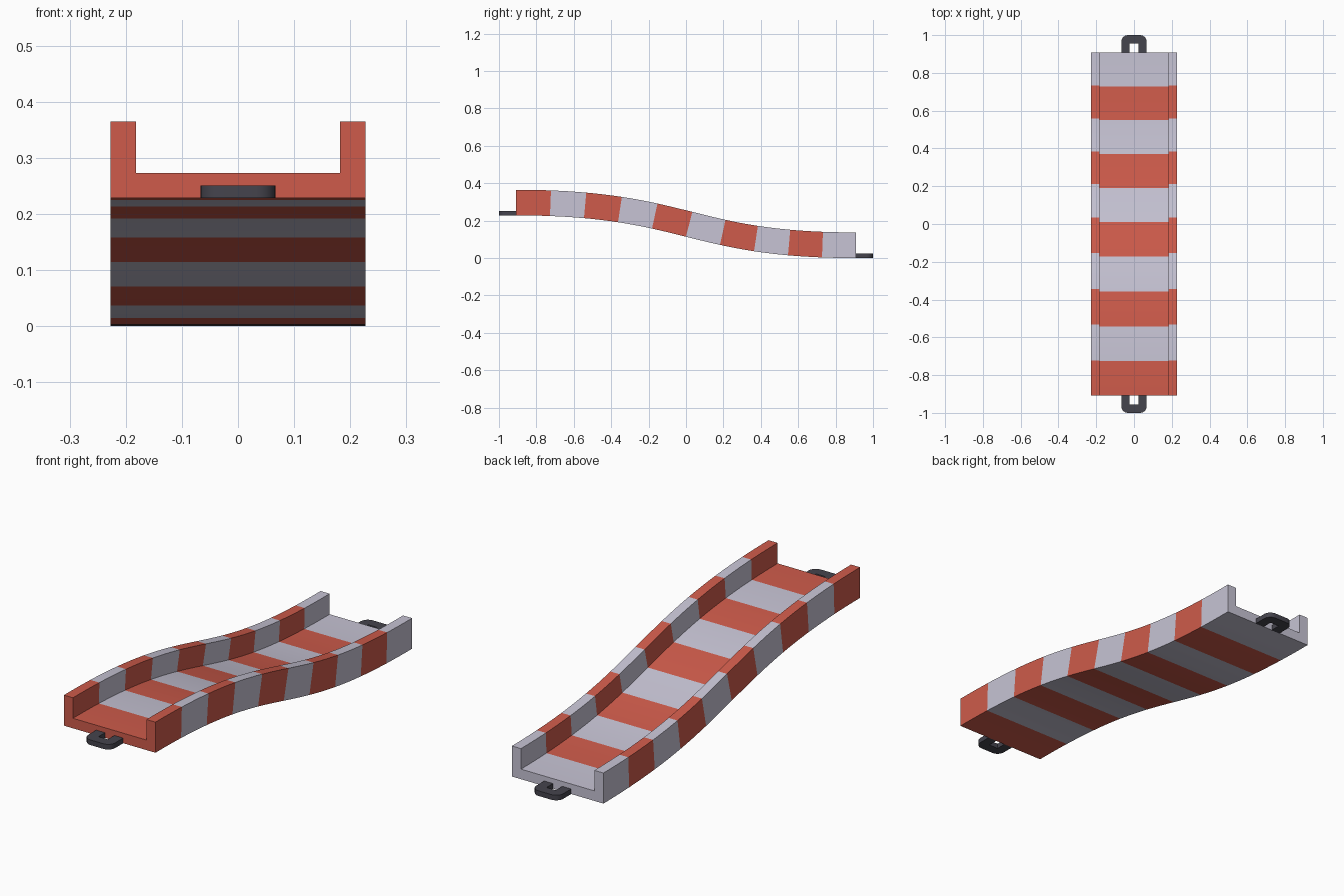
import bpy, bmesh, math
from mathutils import Vector

if "Cube" in bpy.data.objects:
    bpy.data.objects.remove(bpy.data.objects["Cube"])

def material(name, rgb):
    m = bpy.data.materials.new(name)
    m.diffuse_color = (*rgb, 1)
    m.use_nodes = True
    m.node_tree.nodes["Principled BSDF"].inputs["Base Color"].default_value = m.diffuse_color
    return m

RED = material("coral red", (0.62, 0.105, 0.07))
PALE = material("pale grey", (0.57, 0.55, 0.66))
DARK = material("dark grey", (0.06, 0.058, 0.075))

HALF, RISE = 0.909, 0.228      # half track length, height drop
STRIPES, SUB = 10, 4

def ease(t):
    """Bezier S-curve with half-length handles: height and slope at fraction t."""
    lo, hi = 0.0, 1.0
    for _ in range(40):
        s = (lo + hi) / 2
        if 1.5 * s * (1 - s) + s ** 3 < t:
            lo = s
        else:
            hi = s
    dz = 6 * s * (1 - s)
    dy = 1.5 - 3 * s + 3 * s * s
    return 3 * s * s - 2 * s ** 3, dz / dy

def add_object(name, bm, mats):
    bmesh.ops.recalc_face_normals(bm, faces=bm.faces)
    me = bpy.data.meshes.new(name)
    bm.to_mesh(me)
    bm.free()
    for m in mats:
        me.materials.append(m)
    ob = bpy.data.objects.new(name, me)
    bpy.context.collection.objects.link(ob)
    bpy.context.view_layer.objects.active = ob
    ob.select_set(True)
    bpy.ops.object.shade_smooth_by_angle(angle=math.radians(30))
    ob.select_set(False)
    return ob

# Striped channel: U profile swept along the S-curve, sections square to the path
W, IN, H, F = 0.227, 0.182, 0.137, 0.045
profile = [(-W, 0), (W, 0), (W, H), (IN, H), (IN, F), (-IN, F), (-IN, H), (-W, H)]
bm = bmesh.new()
rings = []
n = STRIPES * SUB
for i in range(n + 1):
    t = i / n
    h, slope = ease(t)
    if i in (0, n):
        h, slope = round(h), 0
    k = RISE * slope / (2 * HALF)          # downhill towards +y
    up = Vector((0, k, 1)).normalized()
    base = Vector((0, -HALF + 2 * HALF * t, RISE * (1 - h)))
    rings.append([bm.verts.new(base + up * z + Vector((x, 0, 0))) for x, z in profile])
for i in range(n):
    for j in range(8):
        k = (j + 1) % 8
        f = bm.faces.new((rings[i][j], rings[i][k], rings[i + 1][k], rings[i + 1][j]))
        f.material_index = (i // SUB) % 2
# End caps: floor plus two walls
for ring, mi in ((rings[0], 0), (rings[-1], 1)):
    bm.faces.new(ring).material_index = mi
add_object("track_channel", bm, [RED, PALE])

# Coupling loops at both ends: flat U plate with rounded outer corners
def coupling(name, sign, z0):
    R, w, tip, slot, th = 0.035, 0.067, 1.0, 0.023, 0.023
    right = [(slot, HALF - 0.002), (w, HALF - 0.002)]
    for a in range(0, 91, 15):
        r = math.radians(a)
        right.append((w - R + R * math.cos(r), tip - R + R * math.sin(r)))
    left = [(-x, y) for x, y in reversed(right)]
    outline = right + left + [(-slot, 0.955), (slot, 0.955)]
    bm = bmesh.new()
    face = bm.faces.new([bm.verts.new((x, sign * y, z0)) for x, y in outline])
    ext = bmesh.ops.extrude_face_region(bm, geom=[face])
    bmesh.ops.translate(bm, vec=(0, 0, th),
                        verts=[v for v in ext["geom"] if isinstance(v, bmesh.types.BMVert)])
    add_object(name, bm, [DARK])

coupling("front_coupling", -1, RISE)
coupling("back_coupling", 1, 0.0)
